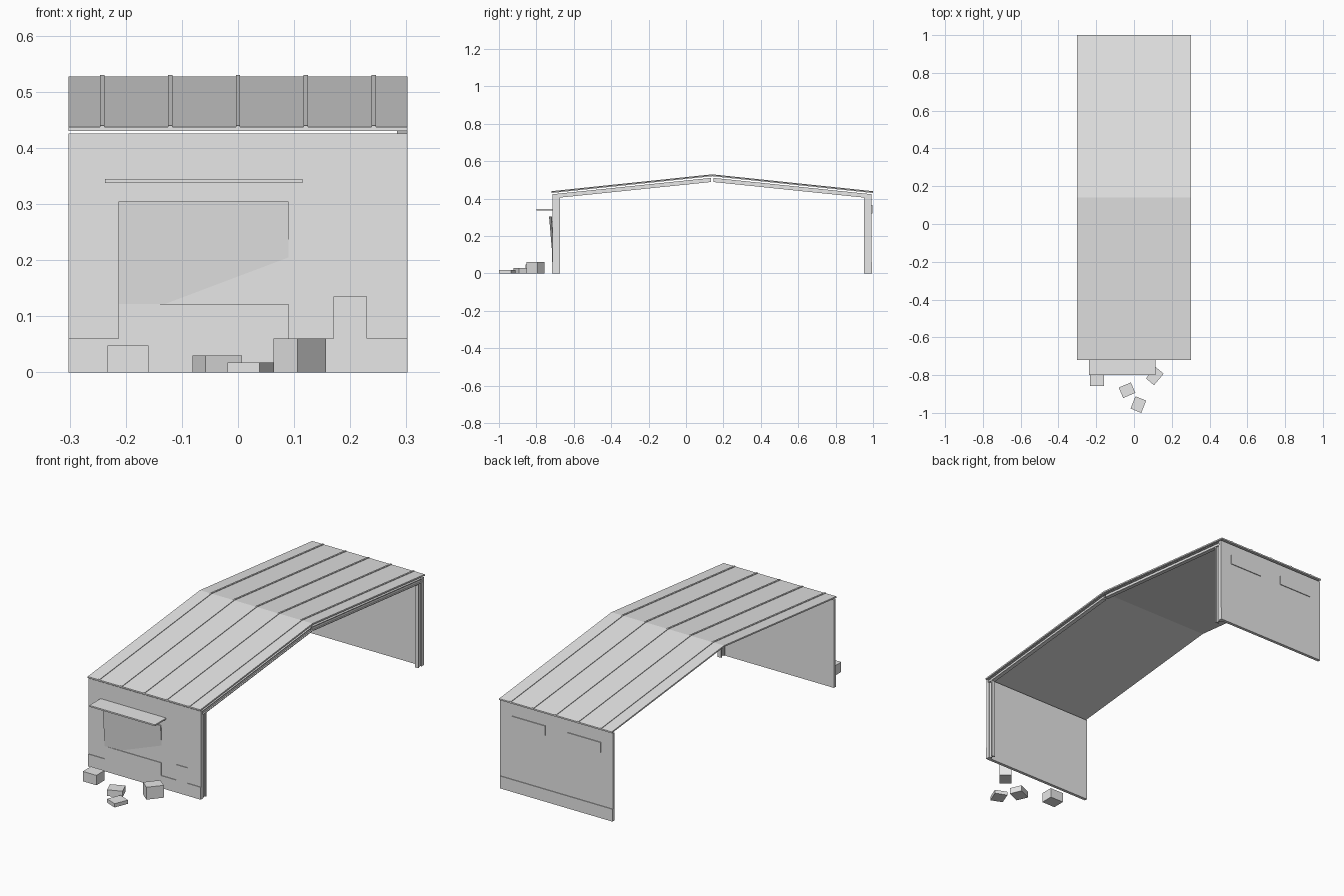
import bpy, bmesh, math
from mathutils import Matrix

if "Cube" in bpy.data.objects:
    bpy.data.objects.remove(bpy.data.objects["Cube"])

grey = bpy.data.materials.new("light_grey")
grey.diffuse_color = (0.8, 0.8, 0.8, 1)
grey.use_nodes = True
grey.node_tree.nodes["Principled BSDF"].inputs["Base Color"].default_value = grey.diffuse_color


def finish(name, bm):
    bmesh.ops.recalc_face_normals(bm, faces=bm.faces)
    me = bpy.data.meshes.new(name)
    bm.to_mesh(me)
    bm.free()
    me.materials.append(grey)
    ob = bpy.data.objects.new(name, me)
    bpy.context.collection.objects.link(ob)
    return ob


def box(name, x0, x1, y0, y1, z0, z1):
    bm = bmesh.new()
    bmesh.ops.create_cube(bm, size=1)
    for v in bm.verts:
        v.co = ((x0 + x1) / 2 + v.co.x * (x1 - x0),
                (y0 + y1) / 2 + v.co.y * (y1 - y0),
                (z0 + z1) / 2 + v.co.z * (z1 - z0))
    return finish(name, bm)


def extrude(name, outline, offset):
    """Extrude a closed 3D outline along an offset vector."""
    bm = bmesh.new()
    face = bm.faces.new([bm.verts.new(p) for p in outline])
    ext = bmesh.ops.extrude_face_region(bm, geom=[face])
    verts = [g for g in ext["geom"] if isinstance(g, bmesh.types.BMVert)]
    bmesh.ops.translate(bm, verts=verts, vec=offset)
    return finish(name, bm)


HALF = 0.302
FRONT, BACK = -0.714, 0.992      # outer wall faces
RIDGE_Y, RIDGE_Z = 0.14, 0.527
EAVE_Z = 0.437


def slope_bar(name, x0, x1, y_eave, y_ridge, z_eave, z_ridge, thick):
    """Sloped slab from eave to ridge, with its top edge at the given heights."""
    extrude(name, [(x0, y_eave, z_eave), (x0, y_ridge, z_ridge),
                   (x0, y_ridge, z_ridge - thick), (x0, y_eave, z_eave - thick)],
            (x1 - x0, 0, 0))


# End walls
box("front_wall", -HALF, HALF, FRONT, FRONT + 0.012, 0, 0.426)
box("back_wall", -HALF, HALF, BACK - 0.012, BACK, 0, 0.426)

# Roof halves, standing seams and rafters
for side, y_eave, s in (("front", -0.72, -1), ("back", 1.0, 1)):
    slope_bar(side + "_roof", -HALF, HALF, y_eave, RIDGE_Y, EAVE_Z, RIDGE_Z, 0.007)
    for i in range(-2, 3):
        x = i * 0.121
        slope_bar(side + "_roof_seam", x - 0.004, x + 0.004, y_eave, RIDGE_Y,
                  EAVE_Z + 0.003, RIDGE_Z + 0.003, 0.004)
    y_in = (FRONT + 0.004) if s < 0 else (BACK - 0.004)
    y_mid = RIDGE_Y + s * 0.006
    # rafter as an I-section: two flanges and a web
    slope_bar(side + "_rafter_top_flange", 0.283, HALF, y_in, y_mid, 0.424, 0.511, 0.004)
    slope_bar(side + "_rafter_bottom_flange", 0.283, HALF, y_in, y_mid, 0.406, 0.493, 0.004)
    slope_bar(side + "_rafter_web", 0.290, 0.296, y_in, y_mid, 0.421, 0.508, 0.016)

# I-section columns at the open right side
for side, y0, y1 in (("front", FRONT + 0.012, -0.674), ("back", 0.951, BACK - 0.012)):
    box(side + "_column_flange_a", 0.283, HALF, y0, y0 + 0.005, 0, 0.406)
    box(side + "_column_flange_b", 0.283, HALF, y1 - 0.005, y1, 0, 0.406)
    box(side + "_column_web", 0.290, 0.296, y0, y1, 0, 0.406)

# Base cladding on the front wall, stepped around the counter and the door patch
steps = [(-HALF, 0), (HALF, 0), (HALF, 0.06), (0.23, 0.06), (0.23, 0.135), (0.17, 0.135),
         (0.17, 0.06), (0.09, 0.06), (0.09, 0.122), (-0.213, 0.122), (-0.213, 0.06),
         (-HALF, 0.06)]
extrude("front_base_cladding", [(x, FRONT, z) for x, z in steps], (0, -0.003, 0))
box("back_base_cladding", -HALF, HALF, BACK, BACK + 0.003, 0, 0.06)

# High windows on the back wall
for x in (-0.15, 0.15):
    box("back_window", x - 0.09, x + 0.09, BACK, BACK + 0.004, 0.32, 0.367)

# Leaning shutter, its lower right corner sunk into the wall
corners = [(-0.213, 0.122), (0.09, 0.122), (0.09, 0.305), (-0.213, 0.305)]
extrude("shutter", [(x, FRONT - 0.085 * ((z - 0.122) - 0.377 * (x + 0.13)), z)
                    for x, z in corners], (0, 0.005, 0))

# Awning
box("awning", -0.237, 0.115, -0.80, FRONT, 0.338, 0.345)

# Loose crates: centre x, centre y, width, depth, height, turn
for cx, cy, w, d, h, deg in ((-0.196, -0.826, 0.073, 0.062, 0.048, 0),
                             (-0.037, -0.880, 0.070, 0.060, 0.030, 23),
                             (0.023, -0.956, 0.061, 0.070, 0.018, -22),
                             (0.110, -0.805, 0.056, 0.079, 0.060, -40)):
    crate = box("crate", -w / 2, w / 2, -d / 2, d / 2, 0, h)
    crate.data.transform(Matrix.Translation((cx, cy, 0)) @
                         Matrix.Rotation(math.radians(deg), 4, 'Z'))
